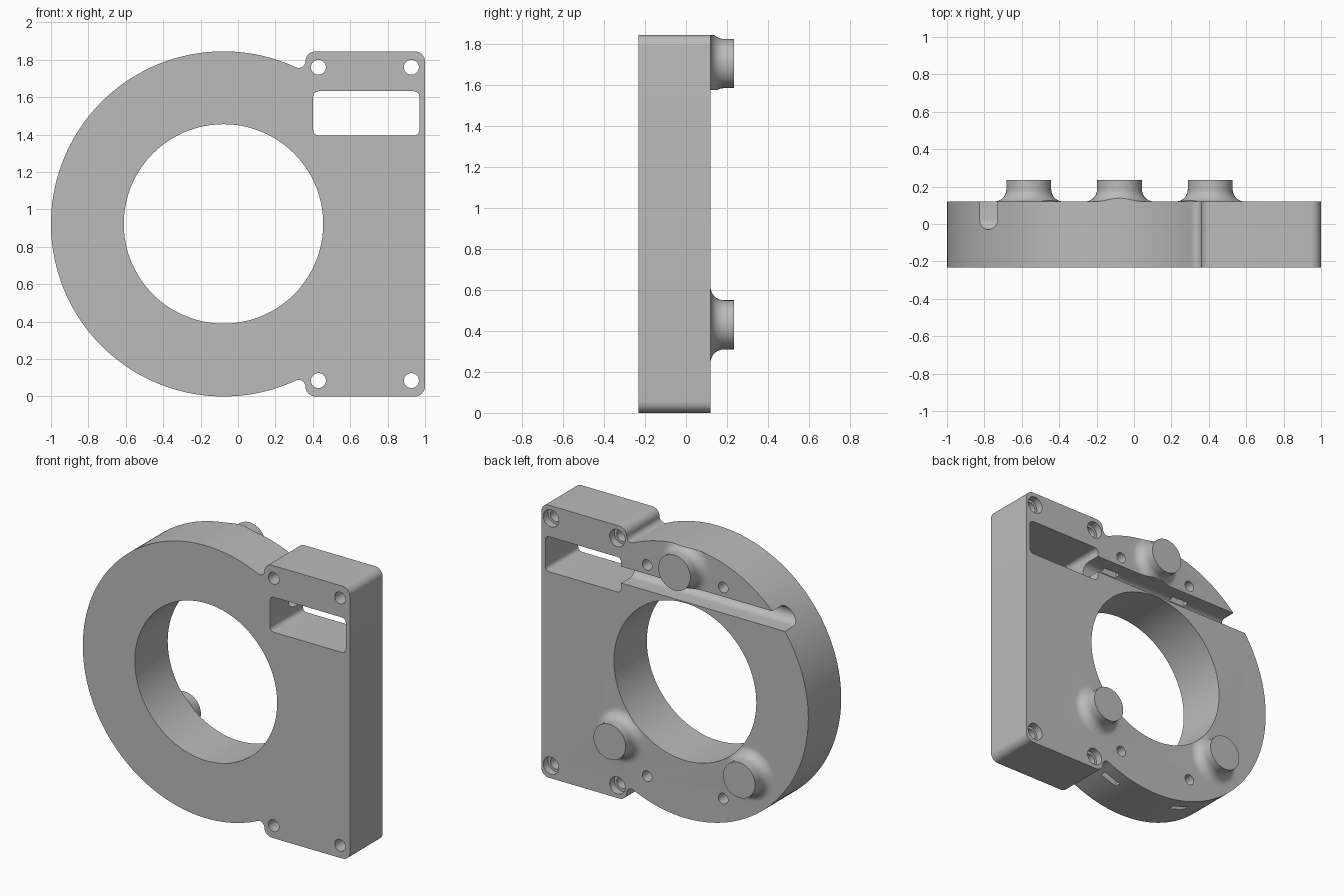
import bpy, bmesh
from math import sin, cos, pi, atan2, sqrt

old = bpy.data.objects.get("Cube")
if old:
    bpy.data.objects.remove(old, do_unlink=True)

grey = bpy.data.materials.new("plain grey")
grey.use_nodes = True
GREY = (0.5, 0.5, 0.5, 1)
grey.diffuse_color = GREY
grey.node_tree.nodes["Principled BSDF"].inputs["Base Color"].default_value = GREY

FRONT, BACK, TIP = -0.232, 0.12, 0.235   # depth planes along y
H = 0.9225                               # half height, also ring radius
CX, CZ = H - 1, H                        # ring centre
BORE = 0.533


def arc(x, z, r, a0, a1, n):
    return [(x + r * cos(a0 + (a1 - a0) * i / n), z + r * sin(a0 + (a1 - a0) * i / n))
            for i in range(n + 1)]


def circle(x, z, r, n=48):
    return arc(x, z, r, 0, 2 * pi, n)[:-1]


def rounded_rect(x0, x1, z0, z1, r):
    corners = [(x1 - r, z1 - r), (x0 + r, z1 - r), (x0 + r, z0 + r), (x1 - r, z0 + r)]
    return [p for i, (x, z) in enumerate(corners)
            for p in arc(x, z, r, i * pi / 2, (i + 1) * pi / 2, 6)]


def finish(name, bm):
    bmesh.ops.recalc_face_normals(bm, faces=bm.faces)
    mesh = bpy.data.meshes.new(name)
    bm.to_mesh(mesh)
    bm.free()
    mesh.materials.append(grey)
    ob = bpy.data.objects.new(name, mesh)
    bpy.context.collection.objects.link(ob)
    return ob


def prism(name, pts, a, b, along_x=False):
    """Extrude a closed profile along y, or along x for (y, z) profiles."""
    bm = bmesh.new()
    place = (lambda p, d: (d, p[0], p[1])) if along_x else (lambda p, d: (p[0], d, p[1]))
    lo = [bm.verts.new(place(p, a)) for p in pts]
    hi = [bm.verts.new(place(p, b)) for p in pts]
    bm.faces.new(lo)
    bm.faces.new(hi)
    for i in range(len(pts)):
        j = (i + 1) % len(pts)
        bm.faces.new((lo[i], lo[j], hi[j], hi[i]))
    return finish(name, bm)


def lathe(name, x, z, profile, n=48):
    """Solid turned about a y axis through (x, z); profile holds (radius, y)."""
    bm = bmesh.new()
    rings = [[bm.verts.new((px, y, pz)) for px, pz in circle(x, z, r, n)] for r, y in profile]
    bm.faces.new(rings[0])
    bm.faces.new(rings[-1])
    for lo, hi in zip(rings, rings[1:]):
        for i in range(n):
            j = (i + 1) % n
            bm.faces.new((lo[i], lo[j], hi[j], hi[i]))
    return finish(name, bm)


def combine(target, tool, operation, keep=False):
    mod = target.modifiers.new("shape", 'BOOLEAN')
    mod.operation, mod.solver, mod.object = operation, 'EXACT', tool
    tool.hide_render = True
    bpy.context.view_layer.update()
    with bpy.context.temp_override(object=target, active_object=target):
        bpy.ops.object.modifier_apply(modifier=mod.name)
    if not keep:
        bpy.data.objects.remove(tool, do_unlink=True)


# Outline: ring, concave neck fillet and rounded outlet block, mirrored below
NECK, FIL, COR = 0.36, 0.035, 0.055
fx = NECK - FIL
fz = sqrt((H + FIL) ** 2 - (fx - CX) ** 2)
theta = atan2(fz, fx - CX)
top = arc(CX, 0, H, pi, theta, 64)
top += arc(fx, fz, FIL, theta + pi, 2 * pi, 8)
top += arc(NECK + COR, H - COR, COR, pi, pi / 2, 8)
top += arc(1 - COR, H - COR, COR, pi / 2, 0, 8)
outline = [(x, z + CZ) for x, z in top] + [(x, CZ - z) for x, z in reversed(top[1:])]

housing = prism("housing", outline, FRONT, BACK)

# Three filleted mounting posts, trimmed to the outline
guard = prism("outline_guard", outline, FRONT - 0.1, TIP + 0.1)
POST, FLARE = 0.12, 0.065
profile = [(POST + FLARE, BACK - 0.03)]
profile += arc(POST + FLARE, BACK + FLARE, FLARE, 1.5 * pi, pi, 10)
profile += [(POST, TIP)]
for x, z in [(CX, 1.705), (CX - 0.485, 0.43), (CX + 0.485, 0.43)]:
    post = lathe("mounting_post", x, z, profile)
    combine(post, guard, 'INTERSECT', keep=True)
    combine(housing, post, 'UNION')
bpy.data.objects.remove(guard, do_unlink=True)

# Central bore and outlet window
cutters = [
    prism("bore_cutter", circle(CX, CZ, BORE, 128), -0.5, 0.5),
    prism("window_cutter", rounded_rect(0.402, 0.97, 1.395, 1.632, 0.03), -0.5, 0.5),
]

# Round-bottomed cable channel across the back
CH_R, CH_Z = 0.056, 1.519
channel = arc(0.026, CH_Z, CH_R, pi / 2, 1.5 * pi, 16)
channel += [(0.4, CH_Z - CH_R), (0.4, CH_Z + CH_R)]
cutters.append(prism("channel_cutter", channel, -1.2, 0.45, along_x=True))

# Counterbored corner screw holes
for x in (0.43, 0.927):
    for side in (-1, 1):
        cutters.append(lathe("screw_cutter", x, CZ + side * 0.8375,
                             [(0.04, -0.5), (0.04, BACK - 0.05),
                              (0.058, BACK - 0.05), (0.058, 0.5)], 32))

# Blind holes with captive nut slots opening on the channel and the underside
for x in (CX - 0.285, CX + 0.285):
    for z, z0, z1 in [(CZ + 0.715, CH_Z, CZ + 0.78), (CZ - 0.715, -0.1, CZ - 0.65)]:
        cutters.append(prism("pin_cutter", circle(x, z, 0.036, 24), BACK - 0.2, 0.5))
        cutters.append(prism("nut_cutter", rounded_rect(x - 0.062, x + 0.062, z0, z1, 0.02),
                             -0.008, 0.032))

for cutter in cutters:
    combine(housing, cutter, 'DIFFERENCE')

# Smooth curves, crisp edges
bpy.ops.object.select_all(action='DESELECT')
housing.select_set(True)
bpy.context.view_layer.objects.active = housing
bpy.ops.object.shade_smooth_by_angle(angle=pi / 6)
